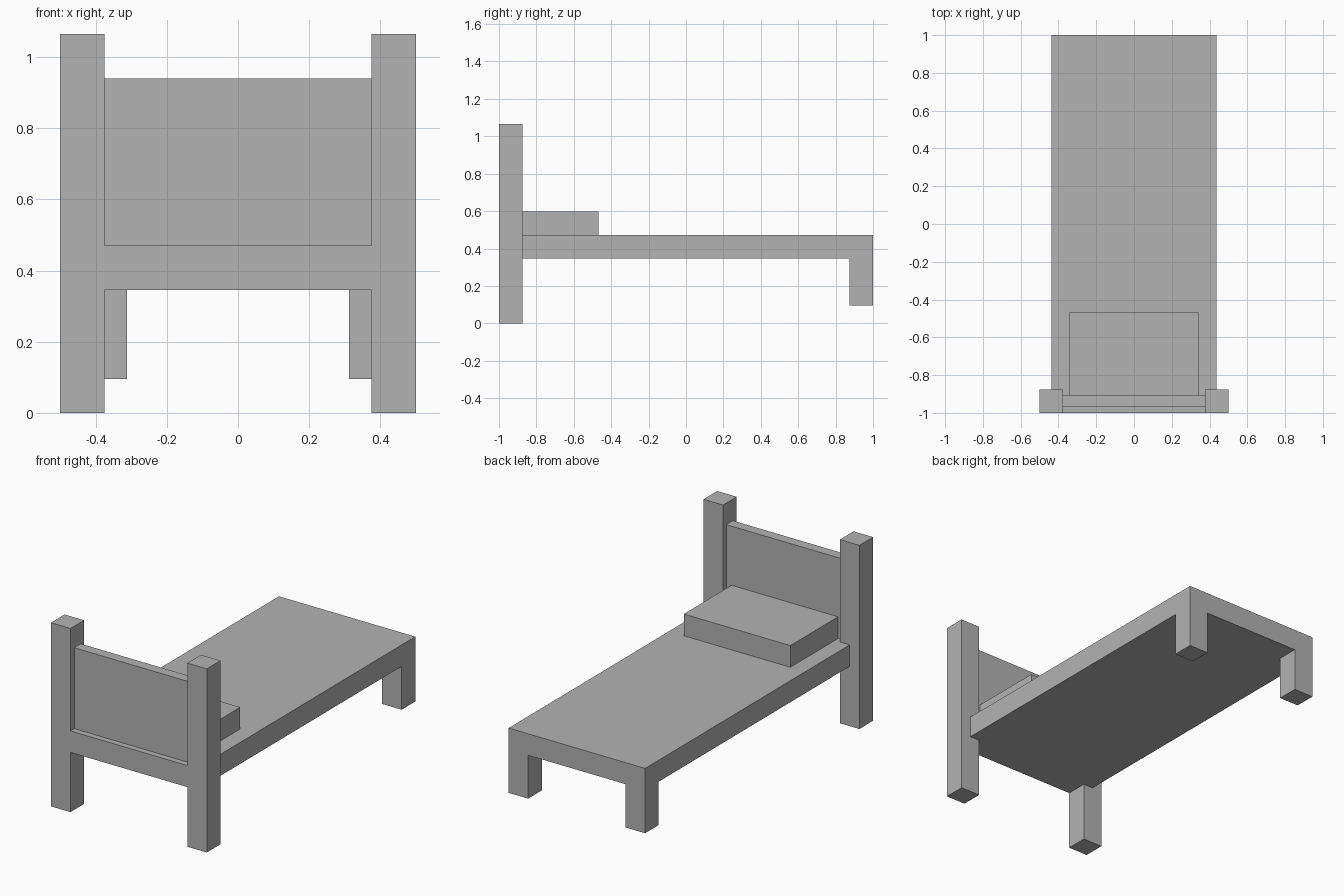
import bpy
import bmesh

cube = bpy.data.objects.get("Cube")
if cube:
    bpy.data.objects.remove(cube, do_unlink=True)

GREY = (0.45, 0.45, 0.45, 1.0)
material = bpy.data.materials.new("plain grey")
material.use_nodes = True
material.diffuse_color = GREY
material.node_tree.nodes["Principled BSDF"].inputs["Base Color"].default_value = GREY


def prism(name, outline, bottom, top):
    """Extrude a flat outline upward from bottom to top."""
    bm = bmesh.new()
    base = bm.faces.new([bm.verts.new((x, y, bottom)) for x, y in outline])
    result = bmesh.ops.extrude_face_region(bm, geom=[base], use_keep_orig=True)
    for item in result["geom"]:
        if isinstance(item, bmesh.types.BMVert):
            item.co.z = top
    bmesh.ops.recalc_face_normals(bm, faces=bm.faces[:])
    mesh = bpy.data.meshes.new(name)
    bm.to_mesh(mesh)
    bm.free()
    mesh.materials.append(material)
    obj = bpy.data.objects.new(name, mesh)
    bpy.context.collection.objects.link(obj)
    return obj


def box(name, x, y, z):
    """Box from its low and high limits on each axis."""
    return prism(name, [(x[0], y[0]), (x[1], y[0]), (x[1], y[1]), (x[0], y[1])], *z)


POST = 0.125             # thickness of posts, legs and base
POST_IN = 0.375          # inner side of the head posts
HALF = 0.4375            # half width of the base
BACK_OF_POST = -1 + POST
BASE_LOW, BASE_TOP = 0.346, 0.471

# Base slab, narrowed at the head to fit between the posts
half_outline = [(POST_IN, -1), (POST_IN, BACK_OF_POST), (HALF, BACK_OF_POST), (HALF, 1)]
outline = half_outline + [(-x, y) for x, y in reversed(half_outline)]
prism("bed_base", outline, BASE_LOW, BASE_TOP)

# Headboard panel and pillow
box("headboard", (-POST_IN, POST_IN), (-0.965, -0.905), (BASE_TOP, 0.94))
box("pillow", (-0.342, 0.342), (-0.905, -0.468), (BASE_TOP, 0.597))

# Tall head posts and short foot legs on both sides
for side, sign in (("left", 1), ("right", -1)):
    post_x = sorted((sign * POST_IN, sign * (POST_IN + POST)))
    leg_x = sorted((sign * HALF, sign * (HALF - POST)))
    box(side + "_head_post", post_x, (-1, BACK_OF_POST), (0, 1.065))
    box(side + "_foot_leg", leg_x, (1 - POST, 1), (0.095, BASE_LOW))
